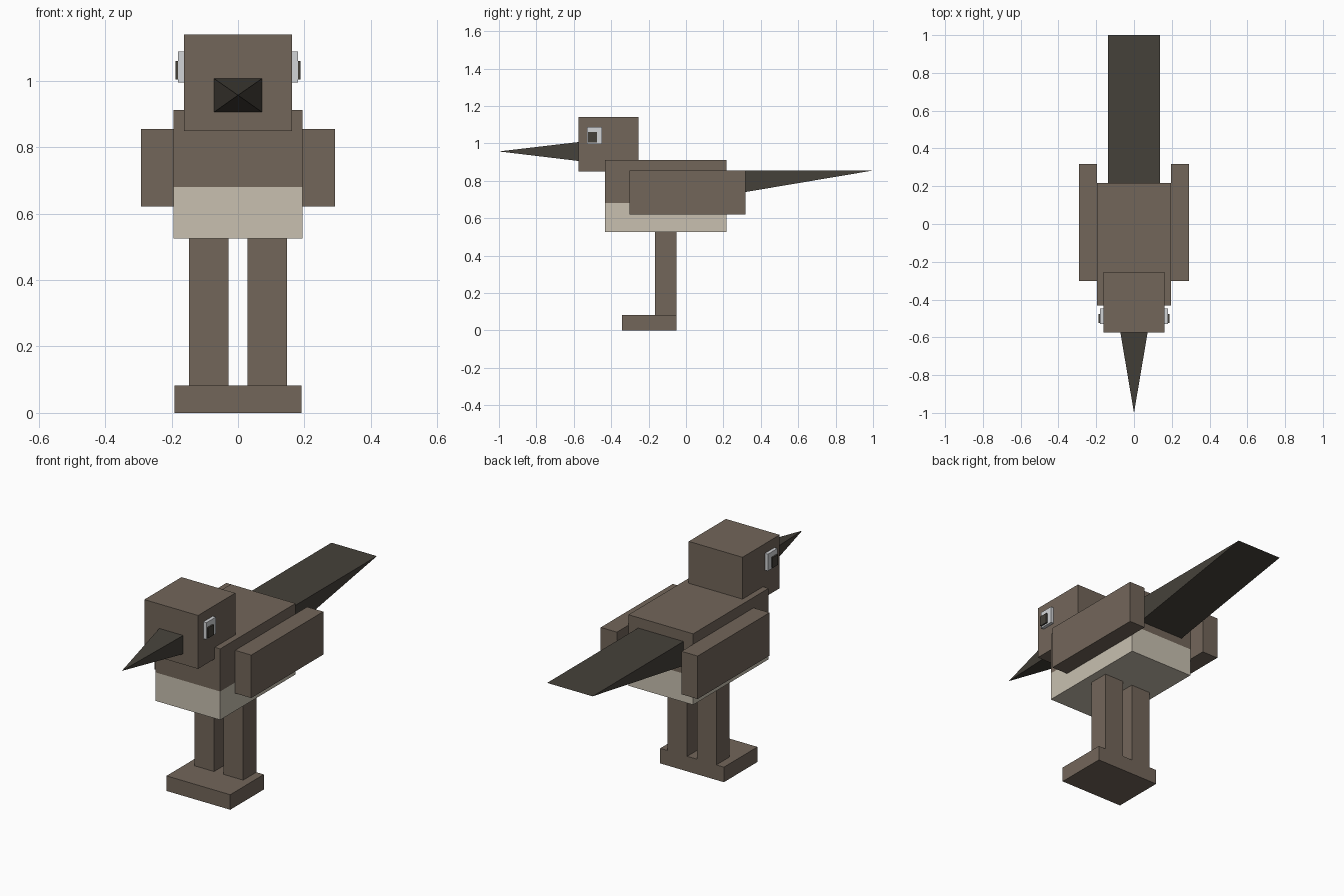
import bpy, bmesh
from mathutils import Vector

cube = bpy.data.objects.get("Cube")
if cube:
    bpy.data.objects.remove(cube, do_unlink=True)


def make_material(name, rgb):
    m = bpy.data.materials.new(name)
    m.use_nodes = True
    colour = (*rgb, 1)
    m.diffuse_color = colour
    bsdf = m.node_tree.nodes["Principled BSDF"]
    bsdf.inputs["Base Color"].default_value = colour
    bsdf.inputs["Roughness"].default_value = 0.9
    return m


BROWN = make_material("brown feathers", (0.171, 0.133, 0.102))
CREAM = make_material("cream belly", (0.578, 0.527, 0.434))
DARK = make_material("dark beak and tail", (0.060, 0.053, 0.042))
WHITE = make_material("eye white", (0.65, 0.66, 0.68))


def finish(name, bm, *materials):
    bmesh.ops.recalc_face_normals(bm, faces=bm.faces)
    mesh = bpy.data.meshes.new(name)
    bm.to_mesh(mesh)
    bm.free()
    for m in materials:
        mesh.materials.append(m)
    obj = bpy.data.objects.new(name, mesh)
    bpy.context.collection.objects.link(obj)
    return obj


def box_mesh(x, y, z):
    """Box from (min, max) ranges on each axis."""
    bm = bmesh.new()
    bmesh.ops.create_cube(bm, size=1)
    for v in bm.verts:
        v.co = Vector(r[0] if c < 0 else r[1] for c, r in zip(v.co, (x, y, z)))
    return bm


def box(name, x, y, z, material):
    return finish(name, box_mesh(x, y, z), material)


def pair(name, x, y, z, material):
    """Mirrored boxes; the model's left is +x."""
    box("left_" + name, x, y, z, material)
    box("right_" + name, (-x[1], -x[0]), y, z, material)


# Body, cut at the belly line, cream below
belly_line = 0.68
bm = box_mesh((-0.195, 0.195), (-0.432, 0.217), (0.525, 0.912))
bmesh.ops.bisect_plane(bm, geom=bm.verts[:] + bm.edges[:] + bm.faces[:],
                       plane_co=(0, 0, belly_line), plane_no=(0, 0, 1))
for f in bm.faces:
    f.material_index = int(f.calc_center_median().z < belly_line)
finish("body", bm, BROWN, CREAM)

# Head
box("head", (-0.162, 0.162), (-0.575, -0.255), (0.849, 1.14), BROWN)

# Beak: four-sided pyramid
beak_base, beak_tip = -0.575, Vector((0, -1, 0.957))
bm = box_mesh((-0.072, 0.072), (-1, beak_base), (0.906, 1.007))
for v in bm.verts:
    if v.co.y < beak_base - 0.1:
        v.co = beak_tip
bmesh.ops.remove_doubles(bm, verts=bm.verts, dist=0.0001)
finish("beak", bm, DARK)

# Tail: wedge tapering to its upper back edge
tail_top = 0.855
bm = box_mesh((-0.137, 0.137), (0.217, 1), (0.723, tail_top))
for v in bm.verts:
    if v.co.y > 0.9:
        v.co.z = tail_top
bmesh.ops.remove_doubles(bm, verts=bm.verts, dist=0.0001)
finish("tail", bm, DARK)

# Wings, legs and eyes
pair("wing", (0.195, 0.292), (-0.303, 0.317), (0.621, 0.855), BROWN)
pair("leg", (0.029, 0.147), (-0.165, -0.052), (0.08, 0.525), BROWN)
pair("eye", (0.162, 0.18), (-0.529, -0.448), (0.996, 1.088), WHITE)
pair("pupil", (0.18, 0.188), (-0.525, -0.477), (1.004, 1.06), DARK)

# Joined feet
box("feet", (-0.192, 0.192), (-0.341, -0.052), (0, 0.082), BROWN)
